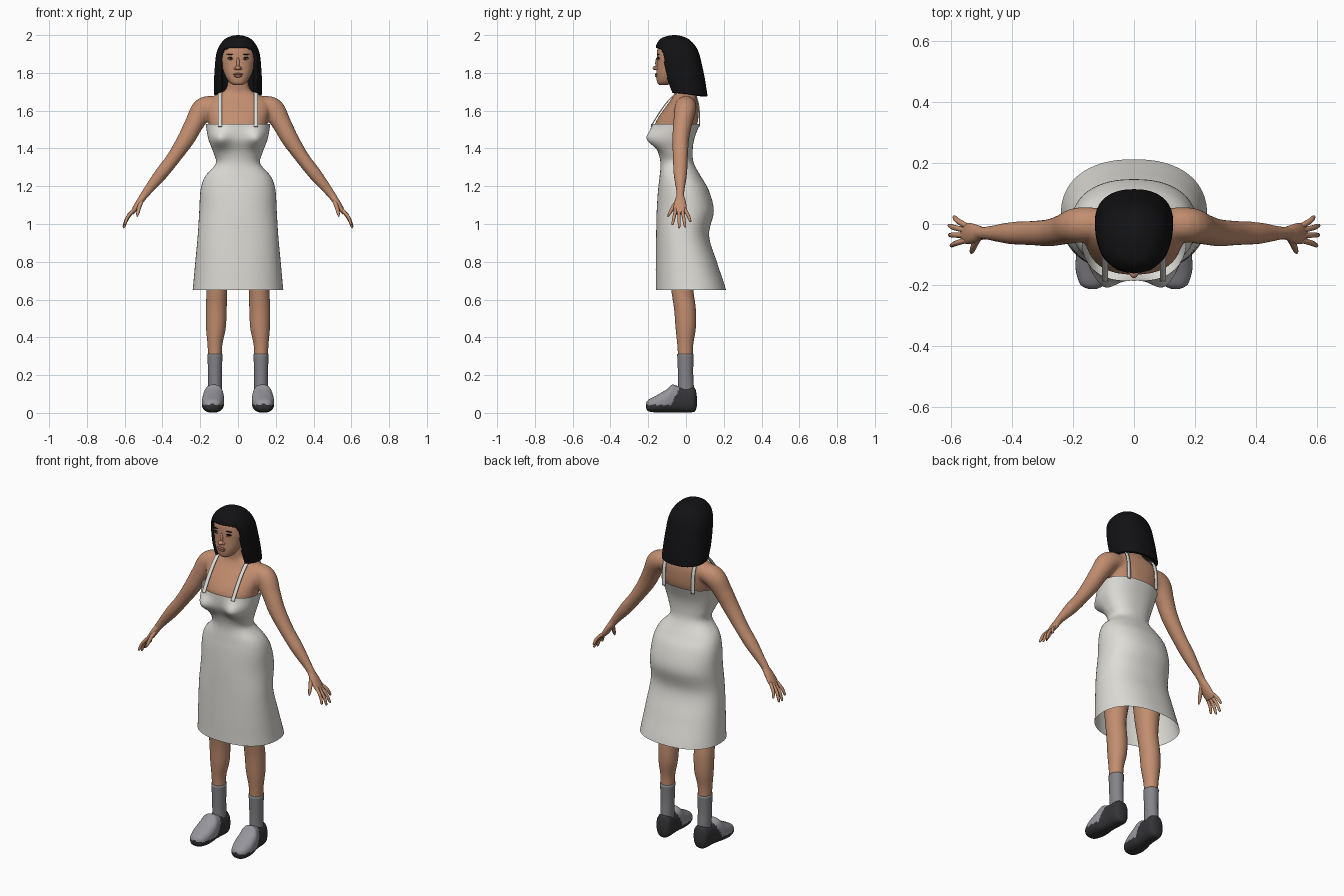
import bpy, bmesh, math, random
from mathutils import Vector

if "Cube" in bpy.data.objects:
    bpy.data.objects.remove(bpy.data.objects["Cube"])

random.seed(4)


def material(name, rgb):
    m = bpy.data.materials.new(name)
    m.diffuse_color = (*rgb, 1)
    m.use_nodes = True
    m.node_tree.nodes["Principled BSDF"].inputs["Base Color"].default_value = m.diffuse_color
    return m


SKIN = material("skin", (0.54, 0.27, 0.16))
CLOTH = material("off_white_cloth", (0.73, 0.72, 0.68))
HAIR = material("black_hair", (0.006, 0.006, 0.007))
SOCK = material("grey_sock", (0.23, 0.23, 0.25))
SHOE = material("grey_shoe", (0.30, 0.30, 0.33))
SOLE = material("dark_sole", (0.035, 0.035, 0.038))
LIP = material("lips", (0.42, 0.17, 0.12))
WHITE = material("eye_white", (0.7, 0.68, 0.65))


def finish(name, bm, *mats):
    bmesh.ops.recalc_face_normals(bm, faces=bm.faces)
    for f in bm.faces:
        f.smooth = True
    me = bpy.data.meshes.new(name)
    bm.to_mesh(me)
    bm.free()
    for m in mats:
        me.materials.append(m)
    ob = bpy.data.objects.new(name, me)
    bpy.context.collection.objects.link(ob)
    return ob


def spline(rows, steps):
    """Smooth interpolation through rows of numbers."""
    out = []
    for i in range(len(rows) - 1):
        a, b, c, d = (rows[max(0, min(len(rows) - 1, i + k))] for k in (-1, 0, 1, 2))
        for j in range(steps):
            t = j / steps
            out.append([0.5 * (2 * q + (r - p) * t + (2 * p - 5 * q + 4 * r - s) * t * t
                               + (3 * q - p - 3 * r + s) * t ** 3)
                        for p, q, r, s in zip(a, b, c, d)])
    return out + [list(rows[-1])]


def skin_rings(rings, caps=(True, True)):
    bm = bmesh.new()
    vs = [[bm.verts.new(p) for p in ring] for ring in rings]
    n = len(vs[0])
    for a, b in zip(vs, vs[1:]):
        for i in range(n):
            bm.faces.new((a[i], a[(i + 1) % n], b[(i + 1) % n], b[i]))
    if caps[0]:
        bm.faces.new(vs[0])
    if caps[1]:
        bm.faces.new(vs[-1])
    return bm


def loft(rows, n=2.2, side=1, seg=40, steps=5, caps=(True, True), axis="z", shape=None):
    """Rows: position along axis, half width, low and high limit, centre x."""
    rings = []
    for t, w, lo, hi, cx in spline([(*r, 0)[:5] for r in rows], steps):
        ring = []
        for k in range(seg):
            a = 2 * math.pi * k / seg
            c, s = math.cos(a), math.sin(a)
            x = side * (cx + w * math.copysign(abs(c) ** (2 / n), c))
            v = (lo + hi) / 2 + (hi - lo) / 2 * math.copysign(abs(s) ** (2 / n), s)
            p = Vector((x, v, t) if axis == "z" else (x, t, v))
            ring.append(shape(p, s) if shape else p)
        rings.append(ring)
    return skin_rings(rings, caps)


def limb(rows, side=1, seg=20, steps=5):
    """Rows: x, y, z, thickness radius, radius along y."""
    pts = spline(rows, steps)
    rings = []
    for i, (x, y, z, ra, rb) in enumerate(pts):
        t = (Vector(pts[min(i + 1, len(pts) - 1)][:3]) - Vector(pts[max(i - 1, 0)][:3])).normalized()
        u = t.cross(Vector((0, 1, 0))).normalized()
        v = u.cross(t)
        ring = []
        for k in range(seg):
            a = 2 * math.pi * k / seg
            p = Vector((x, y, z)) + u * ra * math.cos(a) + v * rb * math.sin(a)
            ring.append(Vector((side * p.x, p.y, p.z)))
        rings.append(ring)
    return skin_rings(rings)


def ball(name, pos, size, mat):
    bm = bmesh.new()
    bmesh.ops.create_icosphere(bm, subdivisions=3, radius=1)
    for v in bm.verts:
        v.co = Vector(pos) + Vector([a * b for a, b in zip(v.co, size)])
    return finish(name, bm, mat)


# Upper body: torso, neck and arms fused into one smooth surface
body = finish("upper_body", loft([
    (1.40, .110, -.125, .015), (1.50, .148, -.165, .05), (1.55, .158, -.155, .064),
    (1.62, .172, -.108, .067), (1.66, .155, -.078, .062), (1.685, .115, -.065, .055),
    (1.705, .072, -.062, .042), (1.74, .056, -.066, .025), (1.80, .052, -.07, .02)], n=2.3), SKIN)
arm_rows = [(.10, .0, 1.63, .045, .052), (.18, -.003, 1.612, .06, .058), (.232, -.018, 1.53, .051, .05),
            (.275, -.028, 1.45, .046, .045), (.345, -.03, 1.345, .037, .040),
            (.41, -.03, 1.262, .035, .036), (.485, -.03, 1.168, .024, .022), (.52, -.03, 1.118, .018, .026)]
arms = [finish("arm", limb(arm_rows, s), SKIN) for s in (1, -1)]
bpy.ops.object.select_all(action="DESELECT")
for o in (body, *arms):
    o.select_set(True)
bpy.context.view_layer.objects.active = body
bpy.ops.object.join()
m = body.modifiers.new("fuse", "REMESH")
m.mode, m.voxel_size, m.use_smooth_shade = "VOXEL", 0.008, True
m = body.modifiers.new("soften", "SMOOTH")
m.factor, m.iterations = 0.5, 8

# Hands with spread fingers
fingers = {"index_finger": (-.052, (.602, -.072, .995)), "middle_finger": (-.037, (.608, -.036, .978)),
           "ring_finger": (-.022, (.609, -.004, .982)), "little_finger": (-.008, (.592, .025, 1.012))}
for s in (1, -1):
    finish("palm", limb([(.495, -.03, 1.152, .018, .019), (.52, -.031, 1.118, .018, .030),
                         (.545, -.031, 1.08, .015, .035), (.562, -.031, 1.055, .009, .030)], s), SKIN)
    for name, (y, tip) in fingers.items():
        a, b = Vector((.545, y, 1.082)), Vector(tip)
        mid = a.lerp(b, .55) + Vector((.007, 0, .004))
        finish(name, limb([(*a, .009, .009), (*mid, .0088, .0088), (*a.lerp(b, .92), .0065, .0065),
                           (*b, .002, .002)], s, 10, 4), SKIN)
    finish("thumb", limb([(.508, -.038, 1.13, .012, .012), (.522, -.066, 1.092, .011, .011),
                          (.531, -.088, 1.055, .008, .008), (.534, -.096, 1.038, .002, .002)], s, 10, 4), SKIN)


# Dress: shaped tube with a fuller bust
def bust(p, s):
    if s < 0:
        p.y -= .045 * math.exp(-((abs(p.x) - .10) / .05) ** 2 - ((p.z - 1.45) / .05) ** 2)
    return p


finish("dress", loft([
    (.65, .240, -.160, .212), (.69, .236, -.160, .200), (.80, .226, -.160, .163),
    (.94, .213, -.158, .122), (1.07, .205, -.155, .147), (1.18, .198, -.148, .120),
    (1.25, .175, -.140, .080), (1.32, .118, -.135, .042), (1.38, .131, -.148, .035),
    (1.45, .157, -.180, .044), (1.53, .171, -.186, .074)],
    n=2.3, seg=72, steps=6, caps=(False, False), shape=bust), CLOTH)

# Shoulder straps
strap_rows = spline([(-.186, 1.515), (-.15, 1.575), (-.10, 1.645), (-.045, 1.697), (0, 1.708),
                     (.045, 1.69), (.068, 1.62), (.072, 1.515)], 6)
for s in (1, -1):
    bm = bmesh.new()
    prev = None
    for y, z in strap_rows:
        row = [bm.verts.new((s * x, y, z)) for x in (.085, .095, .105)]
        if prev:
            for i in (0, 1):
                bm.faces.new((prev[i], prev[i + 1], row[i + 1], row[i]))
        prev = row
    strap = finish("strap", bm, CLOTH)
    m = strap.modifiers.new("hug", "SHRINKWRAP")
    m.target, m.wrap_mode, m.offset = body, "OUTSIDE", 0.005
    m = strap.modifiers.new("thickness", "SOLIDIFY")
    m.thickness, m.offset = 0.006, 0

# Legs, socks and shoes
for s in (1, -1):
    finish("leg", loft([
        (.28, .036, -.041, .036, .122), (.36, .039, -.046, .038, .122), (.45, .052, -.055, .052, .117),
        (.55, .055, -.063, .052, .115), (.65, .055, -.078, .040, .112), (.76, .066, -.09, .05, .107),
        (.95, .085, -.10, .08, .10)], n=2, side=s, seg=28), SKIN)
    finish("sock", loft([
        (.08, .037, -.045, .042, .122), (.15, .036, -.042, .041, .122), (.22, .037, -.043, .038, .122),
        (.312, .040, -.047, .041, .122)], n=2, side=s, seg=28), SOCK)
    bm = loft([
        (-.213, .012, .028, .050, .136), (-.198, .040, .008, .070, .136), (-.15, .057, .002, .096, .134),
        (-.10, .058, .002, .126, .131), (-.072, .053, .002, .150, .129), (-.03, .048, .003, .138, .125),
        (.03, .046, .003, .138, .122), (.05, .034, .012, .125, .122), (.058, .012, .04, .08, .122)],
        n=2.5, side=s, axis="y", seg=48, steps=6)
    for f in bm.faces:
        c = f.calc_center_median()
        f.material_index = int(c.z < .042 or c.y > -.045 - (.11 - c.z) * .5)
    finish("shoe", bm, SHOE, SOLE)

# Head and face
finish("head", loft([
    (1.736, .022, -.142, -.10), (1.75, .046, -.153, -.06), (1.79, .070, -.157, -.02),
    (1.84, .086, -.155, .02), (1.88, .092, -.154, .03), (1.93, .085, -.15, .03),
    (1.957, .062, -.125, .01), (1.972, .025, -.09, -.02)], n=2.2), SKIN)
ball("nose_bridge", (0, -.153, 1.85), (.009, .010, .032), SKIN)
ball("nose_tip", (0, -.158, 1.826), (.015, .019, .012), SKIN)
ball("upper_lip", (0, -.155, 1.793), (.026, .010, .006), LIP)
ball("lower_lip", (0, -.154, 1.783), (.022, .011, .007), LIP)
for s in (1, -1):
    ball("nostril_wing", (s * .013, -.153, 1.823), (.009, .012, .009), SKIN)
    ball("eyelash", (s * .038, -.1445, 1.878), (.019, .008, .007), HAIR)
    ball("eye", (s * .038, -.1455, 1.874), (.016, .009, .0055), WHITE)
    ball("iris", (s * .038, -.150, 1.875), (.006, .006, .0055), HAIR)
    ball("eyebrow", (s * .040, -.145, 1.898), (.021, .008, .0025), HAIR)


# Hair: straight bob with an opening for the face and an uneven lower edge
def hang(p, s):
    low = max(0, (1.80 - p.z) / .115)
    p.z -= .10 * p.y * low
    if low > .98:
        p.z += random.uniform(-.008, .006)
    return p


bm = loft([
    (1.688, .128, -.100, .114), (1.76, .127, -.128, .102), (1.84, .122, -.148, .085),
    (1.90, .115, -.159, .070), (1.945, .098, -.158, .048), (1.98, .068, -.135, .012),
    (1.995, .035, -.10, -.025), (2.0, .006, -.066, -.054)],
    n=2.3, seg=96, steps=7, caps=(False, True), shape=hang)
bmesh.ops.recalc_face_normals(bm, faces=bm.faces)
gap = []
for f in bm.faces:
    c = f.calc_center_median()
    if c.y < -.03 and (c.x / .096) ** 4 + (max(0, c.z - 1.85) / .085) ** 4 < 1:
        gap.append(f)
bmesh.ops.delete(bm, geom=gap, context="FACES")
hair = finish("hair", bm, HAIR)
m = hair.modifiers.new("thickness", "SOLIDIFY")
m.thickness, m.offset = 0.02, -1
